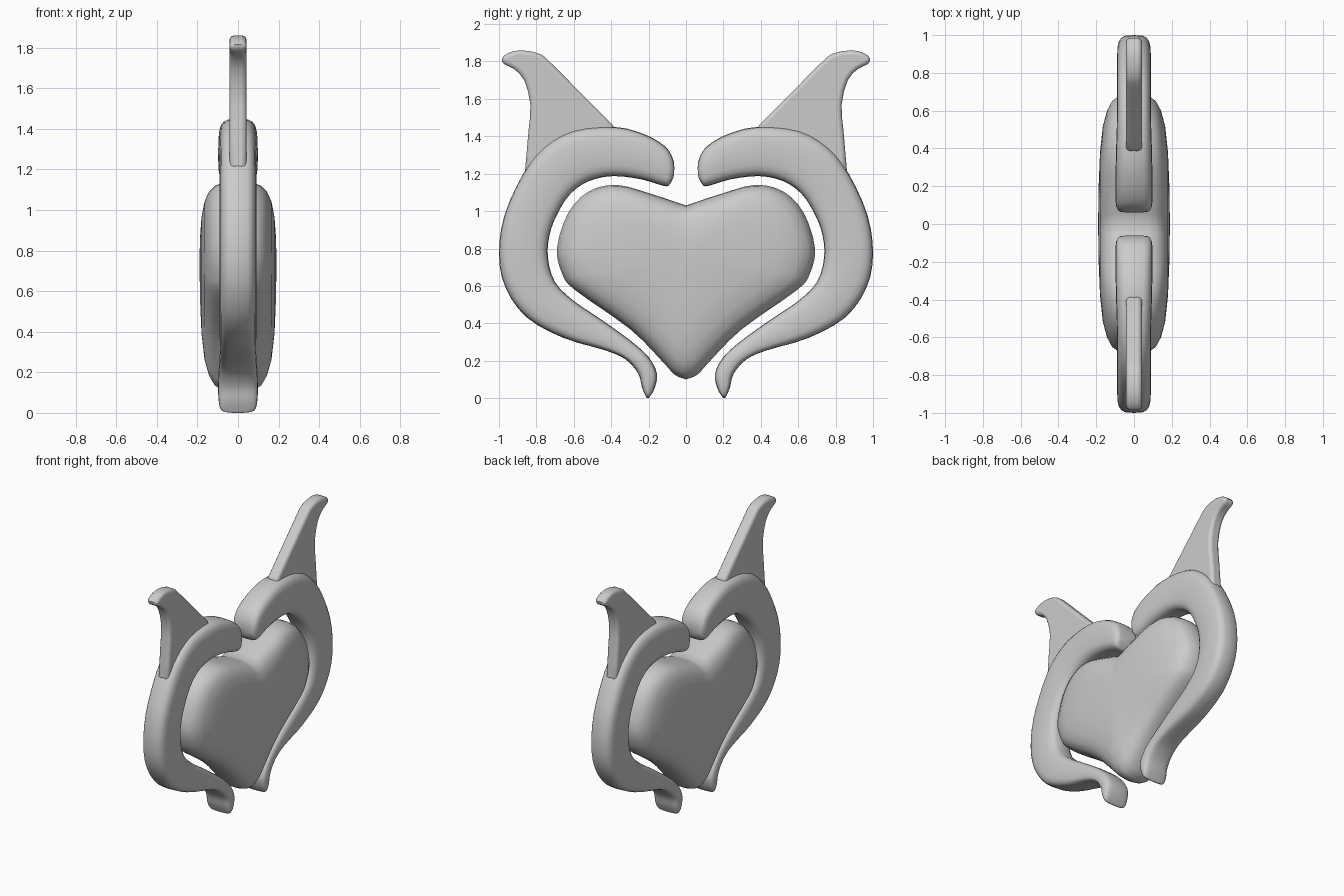
import bpy, bmesh, math
from mathutils import Vector

if "Cube" in bpy.data.objects:
    bpy.data.objects.remove(bpy.data.objects["Cube"])


def spline(pts, n):
    """Smooth open curve through points of any dimension."""
    p = [Vector(q) for q in pts]
    p = [2 * p[0] - p[1]] + p + [2 * p[-1] - p[-2]]
    out = []
    for i in range(1, len(p) - 2):
        a, b, c, d = p[i - 1:i + 3]
        for k in range(n):
            t = k / n
            out.append(0.5 * (2 * b + (c - a) * t + (2 * a - 5 * b + 4 * c - d) * t * t
                              + (3 * b - a - 3 * c + d) * t ** 3))
    return out + [p[-2]]


def loft(name, rings, angle=50):
    """Skin closed rings of equal length and cap both ends."""
    bm = bmesh.new()
    rows = [[bm.verts.new(v) for v in r] for r in rings]
    n = len(rows[0])
    for a, b in zip(rows, rows[1:]):
        for i in range(n):
            j = (i + 1) % n
            bm.faces.new((a[i], a[j], b[j], b[i]))
    bm.faces.new(rows[0])
    bm.faces.new(rows[-1])
    bmesh.ops.recalc_face_normals(bm, faces=bm.faces)
    me = bpy.data.meshes.new(name)
    bm.to_mesh(me)
    bm.free()
    ob = bpy.data.objects.new(name, me)
    bpy.context.collection.objects.link(ob)
    bpy.ops.object.select_all(action='DESELECT')
    ob.select_set(True)
    bpy.context.view_layer.objects.active = ob
    bpy.ops.object.shade_smooth_by_angle(angle=math.radians(angle))
    return ob


# Heart: half outline (y, z), mirrored, then shrunk in rings to a domed pillow
half = spline([(0, 1.03), (0.18, 1.09), (0.37, 1.14), (0.52, 1.105), (0.63, 0.99), (0.69, 0.80),
               (0.66, 0.66), (0.59, 0.575), (0.30, 0.37), (0.13, 0.20), (0.06, 0.125), (0, 0.10)], 3)
outline = [(y, z) for y, z in half] + [(-y, z) for y, z in half[-2:0:-1]]
dome = [(0.02, 0.19), (0.3, 0.187), (0.55, 0.18), (0.75, 0.165), (0.87, 0.143),
        (0.945, 0.115), (0.985, 0.075), (1.0, 0.025)]
levels = [(s, x) for s, x in dome] + [(s, -x) for s, x in dome[::-1]]
loft("heart", [[(x, y * s, 0.75 + (z - 0.75) * s) for y, z in outline] for s, x in levels])

# Curled arm stations: outer y, z, inner y, z, half thickness in x
arm = [(0.062, 1.23, 0.066, 1.18, 0.07), (0.070, 1.28, 0.09, 1.14, 0.088),
       (0.11, 1.345, 0.12, 1.135, 0.097), (0.22, 1.41, 0.24, 1.17, 0.098),
       (0.38, 1.45, 0.39, 1.187, 0.095), (0.60, 1.43, 0.52, 1.16, 0.09),
       (0.76, 1.34, 0.62, 1.09, 0.09), (0.87, 1.20, 0.69, 0.98, 0.09),
       (0.97, 0.98, 0.73, 0.87, 0.09), (1.00, 0.77, 0.738, 0.75, 0.09),
       (0.965, 0.59, 0.70, 0.62, 0.09), (0.85, 0.43, 0.60, 0.52, 0.09),
       (0.65, 0.32, 0.46, 0.425, 0.09), (0.43, 0.255, 0.30, 0.31, 0.09),
       (0.32, 0.205, 0.20, 0.22, 0.095), (0.255, 0.13, 0.155, 0.13, 0.098),
       (0.236, 0.06, 0.167, 0.055, 0.095), (0.215, 0.01, 0.19, 0.012, 0.08),
       (0.208, 0.0, 0.20, 0.001, 0.03)]


def arm_ring(st, side):
    oy, oz, iy, iz, h = st
    ring = []
    for k in range(20):
        a = 2 * math.pi * k / 20
        c, s = (math.copysign(abs(f) ** 0.55, f) for f in (math.cos(a), math.sin(a)))
        u = 0.5 + 0.5 * c
        ring.append((h * s, side * (iy + (oy - iy) * u), iz + (oz - iz) * u))
    return ring


# Horn: flat swept plate growing from the arm
edge = [(0.38, 1.45), (0.50, 1.57), (0.62, 1.69), (0.72, 1.79), (0.78, 1.84), (0.88, 1.86), (0.95, 1.845),
        (0.985, 1.815), (0.97, 1.785), (0.92, 1.76), (0.865, 1.70), (0.832, 1.57),
        (0.842, 1.43), (0.862, 1.20)]
edge = [tuple(p) for p in spline(edge, 2)] + [(0.76, 1.19), (0.58, 1.31), (0.42, 1.37)]

for side, label in ((1, "right"), (-1, "left")):
    loft(label + "_arm", [arm_ring(s, side) for s in spline(arm, 3)])
    horn = loft(label + "_horn", [[(x, side * y, z) for y, z in edge] for x in (-0.042, 0.042)], 40)
    bev = horn.modifiers.new("round_edge", 'BEVEL')
    bev.width = 0.025
    bev.segments = 3
    bev.limit_method = 'ANGLE'
    bev.angle_limit = math.radians(60)
